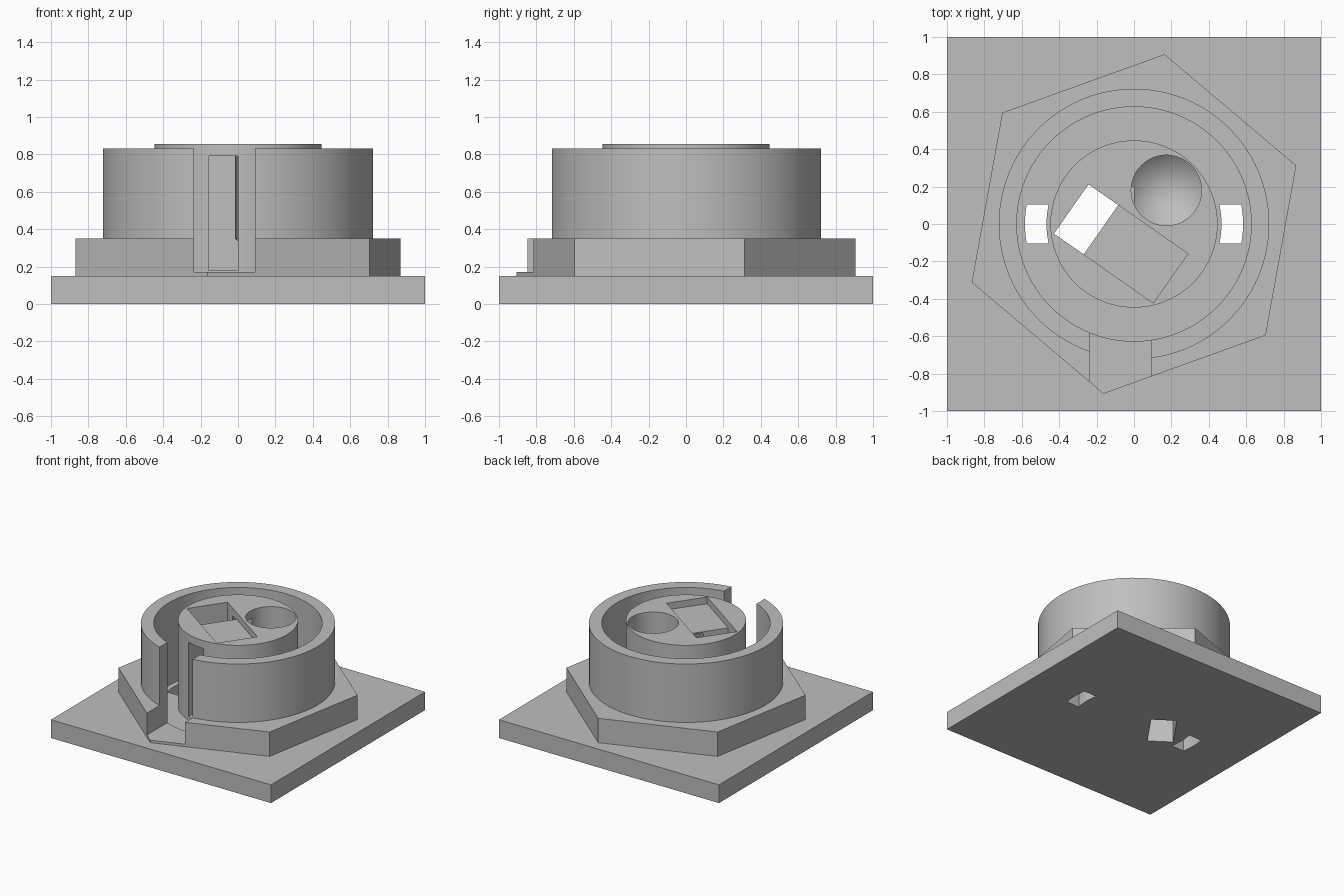
import bpy, bmesh, math
from mathutils import Matrix, Vector

if "Cube" in bpy.data.objects:
    bpy.data.objects.remove(bpy.data.objects["Cube"], do_unlink=True)

grey = bpy.data.materials.new("plain_grey")
grey.use_nodes = True
COLOUR = (0.52, 0.52, 0.52, 1)
grey.diffuse_color = COLOUR
grey.node_tree.nodes["Principled BSDF"].inputs["Base Color"].default_value = COLOUR


def finish(name, bm):
    bmesh.ops.recalc_face_normals(bm, faces=bm.faces)
    mesh = bpy.data.meshes.new(name)
    bm.to_mesh(mesh)
    bm.free()
    mesh.materials.append(grey)
    obj = bpy.data.objects.new(name, mesh)
    bpy.context.collection.objects.link(obj)
    return obj


def box(name, x, y, z, turn=0.0):
    """Box from (min, max) ranges, turned about its own vertical axis."""
    bm = bmesh.new()
    bmesh.ops.create_cube(bm, size=1)
    size = [r[1] - r[0] for r in (x, y, z)]
    centre = Vector([sum(r) / 2 for r in (x, y, z)])
    bm.transform(Matrix.Translation(centre) @ Matrix.Rotation(turn, 4, 'Z')
                 @ Matrix.Diagonal((*size, 1)))
    return finish(name, bm)


def lathe(name, profile, centre=(0, 0), sides=96, start=0.0, closed=False):
    """Spin an (r, z) profile about a vertical axis."""
    bm = bmesh.new()
    verts = [bm.verts.new((r, 0, z)) for r, z in profile]
    edges = [bm.edges.new(p) for p in zip(verts, verts[1:])]
    if closed:
        edges.append(bm.edges.new((verts[-1], verts[0])))
    bmesh.ops.spin(bm, geom=verts + edges, cent=(0, 0, 0), axis=(0, 0, 1),
                   angle=math.tau, steps=sides, use_merge=True)
    bmesh.ops.remove_doubles(bm, verts=bm.verts, dist=1e-5)
    bm.transform(Matrix.Translation((*centre, 0)) @ Matrix.Rotation(start, 4, 'Z'))
    return finish(name, bm)


def tube(name, inner, outer, low, high):
    return lathe(name, [(inner, low), (outer, low), (outer, high), (inner, high)], closed=True)


def rod(name, radius, low, high, **kw):
    return lathe(name, [(0, low), (radius, low), (radius, high), (0, high)], **kw)


def combine(obj, tools, operation='DIFFERENCE'):
    """Apply boolean tools to a part, leaving the tools in the scene."""
    for tool in tools:
        mod = obj.modifiers.new("cut", 'BOOLEAN')
        mod.operation, mod.solver, mod.object = operation, 'EXACT', tool
        bpy.context.view_layer.update()
        graph = bpy.context.evaluated_depsgraph_get()
        mesh = bpy.data.meshes.new_from_object(obj.evaluated_get(graph))
        obj.modifiers.clear()
        obj.data = mesh


# Main parts
base_plate = box("base_plate", (-1, 1), (-1, 1), (0, 0.15))
hex_flange = rod("hex_flange", 0.922, 0.15, 0.35, sides=6, start=math.radians(19.8))
ring_wall = tube("ring_wall", 0.627, 0.723, 0.35, 0.83)
centre_post = rod("centre_post", 0.447, 0.15, 0.855)

# Cutting shapes
bore = rod("bore_cutter", 0.627, 0.05, 0.6)
notch = box("notch_cutter", (-0.235, 0.09), (-1.1, -0.5), (0.17, 1))
TURN = math.radians(-35)
recess = box("recess_cutter", (-0.394, 0.254), (-0.266, 0.056), (0.80, 1), TURN)
shaft = box("shaft_cutter", (-0.353, -0.159), (-0.136, 0.186), (-0.1, 1.1), TURN)
chamber = box("chamber_cutter", (-0.155, 0), (-0.6, 0.2), (0.18, 0.79))
drill = lathe("drill_cutter", [(0, 0.18), (0.188, 0.35), (0.188, 1), (0, 1)],
              centre=(0.173, 0.18))
arc_slots = tube("arc_slot_cutter", 0.468, 0.583, -0.1, 0.3)
slot_band = box("slot_band_cutter", (-1, 1), (-0.103, 0.103), (-0.2, 0.4))
combine(arc_slots, [slot_band], 'INTERSECT')

# Openings in each part
combine(base_plate, [shaft, arc_slots])
combine(hex_flange, [bore, notch])
combine(ring_wall, [notch])
combine(centre_post, [chamber, recess, shaft, drill])

for tool in (bore, notch, recess, shaft, chamber, drill, arc_slots, slot_band):
    bpy.data.objects.remove(tool, do_unlink=True)

# Smooth the round walls and keep the corners sharp
bpy.ops.object.select_all(action='DESELECT')
for part in (base_plate, hex_flange, ring_wall, centre_post):
    part.select_set(True)
    bpy.context.view_layer.objects.active = part
bpy.ops.object.shade_smooth_by_angle(angle=math.radians(30))
